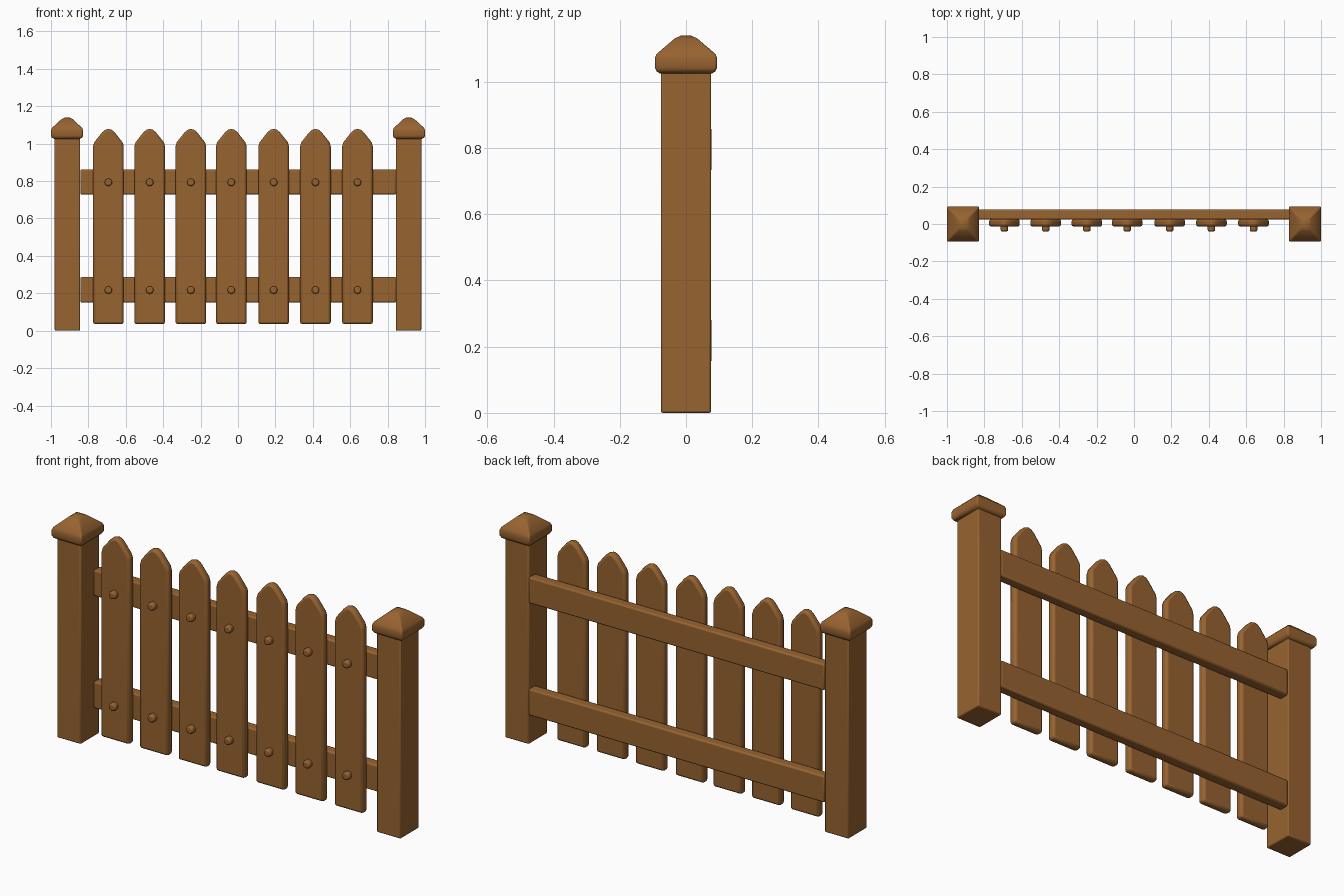
import bpy, bmesh, math
from mathutils import Matrix

if "Cube" in bpy.data.objects:
    bpy.data.objects.remove(bpy.data.objects["Cube"])

wood = bpy.data.materials.new("brown wood")
wood.diffuse_color = (0.31, 0.125, 0.03, 1)
wood.use_nodes = True
wood.node_tree.nodes["Principled BSDF"].inputs["Base Color"].default_value = wood.diffuse_color


def finish(bm, name, bevel=0.0, segments=2):
    bmesh.ops.recalc_face_normals(bm, faces=bm.faces)
    me = bpy.data.meshes.new(name)
    bm.to_mesh(me)
    bm.free()
    ob = bpy.data.objects.new(name, me)
    bpy.context.collection.objects.link(ob)
    me.materials.append(wood)
    if bevel:
        mod = ob.modifiers.new("soft edges", 'BEVEL')
        mod.width, mod.segments = bevel, segments
        mod.limit_method = 'ANGLE'
        mod.angle_limit = math.radians(40)
    bpy.context.view_layer.objects.active = ob
    ob.select_set(True)
    bpy.ops.object.shade_smooth_by_angle(angle=math.radians(35))
    ob.select_set(False)
    return ob


def box(name, x0, x1, y0, y1, z0, z1, bevel):
    bm = bmesh.new()
    bmesh.ops.create_cube(bm, size=1)
    for v in bm.verts:
        v.co.x = x1 if v.co.x > 0 else x0
        v.co.y = y1 if v.co.y > 0 else y0
        v.co.z = z1 if v.co.z > 0 else z0
    return finish(bm, name, bevel)


def cap(name, x):
    # stacked rectangles: flared lip, straight band, pyramid with blunt tip
    levels = [(0.068, 0.078, 1.025), (0.080, 0.088, 1.031), (0.086, 0.094, 1.042),
              (0.086, 0.094, 1.072), (0.081, 0.089, 1.084),
              (0.030, 0.034, 1.131), (0.012, 0.014, 1.140)]
    bm = bmesh.new()
    rings = [[bm.verts.new((x + sx * a, sy * b, z))
              for sx, sy in ((-1, -1), (1, -1), (1, 1), (-1, 1))]
             for a, b, z in levels]
    for lo, hi in zip(rings, rings[1:]):
        for i in range(4):
            j = (i + 1) % 4
            bm.faces.new((lo[i], lo[j], hi[j], hi[i]))
    bm.faces.new(rings[0])
    bm.faces.new(rings[-1])
    return finish(bm, name, 0.006)


def picket(name, x):
    # pointed board outline, extruded through its thickness
    half = [(0.082, 0.035), (0.082, 0.985), (0.076, 1.007),
            (0.034, 1.060), (0.018, 1.074)]
    outline = half + [(0, 1.079)] + [(-a, z) for a, z in reversed(half)]
    bm = bmesh.new()
    face = bm.faces.new([bm.verts.new((x + a, -0.014, z)) for a, z in outline])
    ext = bmesh.ops.extrude_face_region(bm, geom=[face], use_keep_orig=True)
    for v in ext["geom"]:
        if isinstance(v, bmesh.types.BMVert):
            v.co.y = 0.026
    return finish(bm, name, 0.012)


def nail(name, x, z):
    bm = bmesh.new()
    bmesh.ops.create_cone(bm, cap_ends=True, segments=16, radius1=0.02, radius2=0.02,
                          depth=0.036,
                          matrix=Matrix.Translation((x, -0.022, z)) @ Matrix.Rotation(math.pi / 2, 4, 'X'))
    return finish(bm, name, 0.008)


# posts with caps
for side, s in (("left", -1), ("right", 1)):
    x = s * 0.912
    box(side + "_post", x - 0.068, x + 0.068, -0.076, 0.076, 0, 1.04, 0.006)
    cap(side + "_post_cap", s * 0.914)

# horizontal rails behind the pickets
for label, z0, z1 in (("lower", 0.15, 0.287), ("upper", 0.728, 0.863)):
    box(label + "_rail", -0.843, 0.846, 0.024, 0.077, z0, z1, 0.008)

# pickets, each held by two round nails
for i, x in enumerate((-0.693, -0.472, -0.252, -0.036, 0.191, 0.414, 0.639)):
    picket(f"picket_{i + 1}", x)
    for label, z in (("lower", 0.217), ("upper", 0.793)):
        nail(f"{label}_nail_{i + 1}", x, z)
